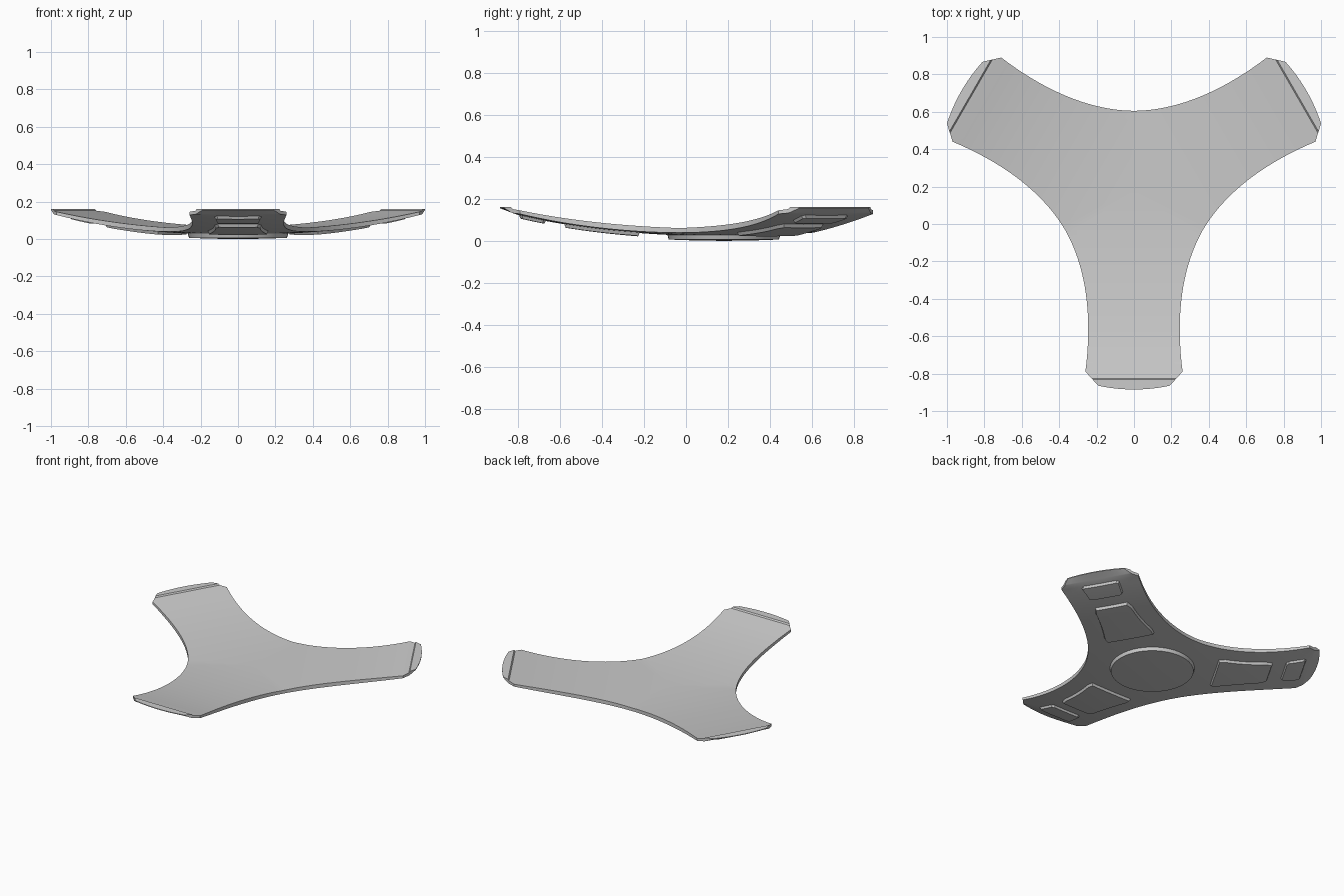
import bpy, bmesh, math
from mathutils import Matrix

if "Cube" in bpy.data.objects:
    bpy.data.objects.remove(bpy.data.objects["Cube"])

CENTRE_Y = 0.18          # hub position; the three arms radiate from here
COLS = 12                # divisions across an arm

grey = bpy.data.materials.new("plain grey")
grey.diffuse_color = (0.6, 0.6, 0.6, 1)
grey.use_nodes = True
grey.node_tree.nodes["Principled BSDF"].inputs["Base Color"].default_value = grey.diffuse_color


def top_z(x, u):
    return 0.057 + 0.08 * u ** 2 + 0.0144 * u ** 4


def under_z(x, u):
    r2 = x * x + u * u
    return 0.022 + 0.09 * r2 + 0.015 * r2 * r2


def strip(bm, rows, wall_from=0, start_wall=True):
    """Closed slab along one arm. Row: u, half width, end bulge, top fn, bottom fn, bottom inset, bottom u shift."""
    top, low = [], []
    for u, w, bulge, zt, zb, inset, shift in rows:
        a, b = [], []
        for i in range(COLS + 1):
            t = 2 * i / COLS - 1
            v = u + bulge * (1 - t * t)
            x, xl, vl = t * w, t * (w - inset), v + shift
            a.append(bm.verts.new((x, -v, zt(x, v))))
            b.append(bm.verts.new((xl, -vl, zb(xl, vl))))
        top.append(a)
        low.append(b)
    for k in range(len(rows) - 1):
        for i in range(COLS):
            bm.faces.new((top[k][i], top[k + 1][i], top[k + 1][i + 1], top[k][i + 1]))
            bm.faces.new((low[k][i], low[k][i + 1], low[k + 1][i + 1], low[k + 1][i]))
        if k >= wall_from:
            for i in (0, COLS):
                bm.faces.new((top[k][i], low[k][i], low[k + 1][i], top[k + 1][i]))
    for k in ([0, -1] if start_wall else [-1]):
        for i in range(COLS):
            bm.faces.new((top[k][i], top[k][i + 1], low[k][i + 1], low[k][i]))


def finish(bm, name, angle=0, smooth=25):
    bmesh.ops.remove_doubles(bm, verts=bm.verts, dist=0.0004)
    bmesh.ops.recalc_face_normals(bm, faces=bm.faces)
    bm.transform(Matrix.Translation((0, CENTRE_Y, 0)) @ Matrix.Rotation(angle, 4, 'Z'))
    mesh = bpy.data.meshes.new(name)
    bm.to_mesh(mesh)
    bm.free()
    mesh.materials.append(grey)
    ob = bpy.data.objects.new(name, mesh)
    bpy.context.collection.objects.link(ob)
    bpy.ops.object.select_all(action='DESELECT')
    ob.select_set(True)
    bpy.context.view_layer.objects.active = ob
    bpy.ops.object.shade_smooth_by_angle(angle=math.radians(smooth))
    return ob


def flat(z):
    return lambda x, u: z


# Three-armed shell: hub wedge, concave flank, then the flat lip at the tip
rows = []
HUB = 5
for k in range(HUB):
    t = k / HUB
    rows.append((0.2125 * t, 0.368 * t, 0, top_z, under_z, 0, 0))
N = 18
for k in range(N + 1):
    s = 0.71 * k / N
    d = 0.425 + 0.285 * (s / 0.71) ** 1.9
    rows.append((0.5 * d + 0.866 * s, 0.866 * d - 0.5 * s, 0, top_z, under_z, 0, 0))
rows += [(1.005, 0.227, 0, flat(0.151), flat(0.132), 0, 0),
         (1.012, 0.221, 0, flat(0.16), flat(0.135), 0, 0),
         (1.045, 0.19, 0.02, flat(0.16), flat(0.155), 0, 0)]
bm = bmesh.new()
for arm in range(3):
    part = bmesh.new()
    strip(part, rows, wall_from=HUB, start_wall=False)
    part.transform(Matrix.Rotation(arm * math.tau / 3, 4, 'Z'))
    tmp = bpy.data.meshes.new("arm_part")
    part.to_mesh(tmp)
    part.free()
    bm.from_mesh(tmp)
    bpy.data.meshes.remove(tmp)
bmesh.ops.dissolve_degenerate(bm, edges=bm.edges, dist=0.0001)
finish(bm, "three_arm_shell")


# Raised pads under each arm
def pad_rows(u0, u1, w0, w1, depth, sag):
    embed = lambda x, u: under_z(x, u) + 0.004
    face = lambda x, u: under_z(x, u) - depth
    out, n, c = [], 8, 0.015
    for k in range(n + 1):
        t = k / n
        u = u0 + (u1 - u0) * t
        w = w0 + (w1 - w0) * t - sag * 4 * t * (1 - t)
        end = k in (0, n)
        shift = 0.008 if k == 0 else -0.008 if k == n else 0
        out.append((u, w - (c if end else 0), 0, embed, face, 0.008, shift))
    return out


for arm in range(3):
    for name, spec in (("inner_pad", (0.40, 0.76, 0.175, 0.125, 0.016, 0.012)),
                       ("outer_pad", (0.845, 0.975, 0.115, 0.13, 0.014, 0.0))):
        bm = bmesh.new()
        strip(bm, pad_rows(*spec))
        finish(bm, f"{name}_{arm + 1}", arm * math.tau / 3)

# Round pad under the hub
bm = bmesh.new()
SEG = 48
rings = []
for r, dz in ((0.27, 0.004), (0.262, -0.022), (0.2, -0.022), (0.1, -0.022)):
    rings.append([bm.verts.new((r * math.cos(a), r * math.sin(a), under_z(r, 0) + dz))
                  for a in (math.tau * i / SEG for i in range(SEG))])
for p, q in zip(rings, rings[1:]):
    for i in range(SEG):
        j = (i + 1) % SEG
        bm.faces.new((p[i], p[j], q[j], q[i]))
tip = bm.verts.new((0, 0, 0))
for i in range(SEG):
    bm.faces.new((rings[-1][i], rings[-1][(i + 1) % SEG], tip))
bm.faces.new(rings[0])
finish(bm, "round_pad")
